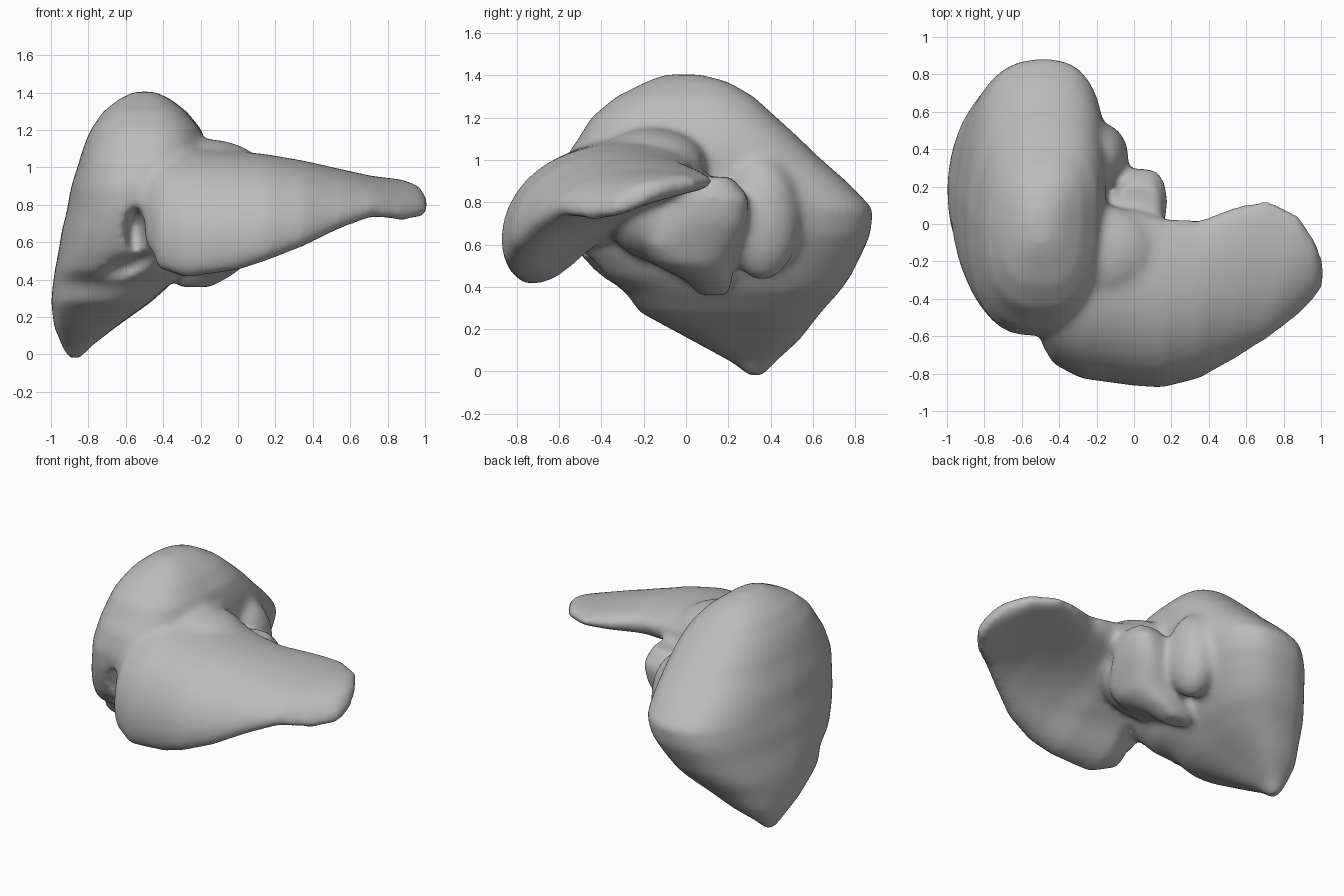
import bpy
import bmesh
import math
from mathutils import Matrix, Vector

default_cube = bpy.data.objects.get("Cube")
if default_cube:
    bpy.data.objects.remove(default_cube, do_unlink=True)

RING_POINTS = 48


def signed_power(value, exponent):
    return math.copysign(abs(value) ** exponent, value)


def ring_angles():
    return [math.tau * step / RING_POINTS for step in range(RING_POINTS)]


def loft(mesh, rings):
    """Skin a series of closed rings and cap both ends."""
    loops = [[mesh.verts.new(point) for point in ring] for ring in rings]
    for lower, upper in zip(loops, loops[1:]):
        for i in range(RING_POINTS):
            j = (i + 1) % RING_POINTS
            mesh.faces.new((lower[i], lower[j], upper[j], upper[i]))
    mesh.faces.new(list(reversed(loops[0])))
    mesh.faces.new(loops[-1])


def horizontal_ring(z, left, right, front, back, lean=0.0):
    """Squarish oval at one height, with its back half leaning to +x."""
    center_x, center_y = (left + right) / 2, (front + back) / 2
    radius_x, radius_y = (right - left) / 2, (back - front) / 2
    ring = []
    for a in ring_angles():
        across = signed_power(math.cos(a), 0.77)
        along = signed_power(math.sin(a), 0.77)
        shift = lean * radius_y * max(along, 0)
        ring.append((center_x + radius_x * across + shift,
                     center_y + radius_y * along, z))
    return ring


def curved_ring(x, front, bend, back, upper, lower):
    """Leaf-shaped section wrapped around an arc from front to back edge."""
    front, bend, back = Vector(front), Vector(bend), Vector(back)
    ring = []
    for a in ring_angles():
        u = (1 - math.cos(a)) / 2
        center = front * (1 - u) ** 2 + bend * 2 * u * (1 - u) + back * u ** 2
        tangent = ((bend - front) * (1 - u) + (back - bend) * u).normalized()
        thickness = upper if math.sin(a) > 0 else lower
        offset = thickness * signed_power(math.sin(a), 0.8)
        ring.append((x, center.x - tangent.y * offset,
                     center.y + tangent.x * offset))
    return ring


def ball(mesh, center, radii, tilt=0.0):
    matrix = (Matrix.Translation(center)
              @ Matrix.Rotation(math.radians(tilt), 4, "Y")
              @ Matrix.Diagonal((*radii, 1)))
    bmesh.ops.create_icosphere(mesh, subdivisions=4, radius=1, matrix=matrix)


def make_object(name, mesh):
    bmesh.ops.recalc_face_normals(mesh, faces=mesh.faces[:])
    data = bpy.data.meshes.new(name)
    mesh.to_mesh(data)
    mesh.free()
    obj = bpy.data.objects.new(name, data)
    bpy.context.collection.objects.link(obj)
    return obj


def add_remesh(obj, name):
    modifier = obj.modifiers.new(name, "REMESH")
    modifier.mode = "VOXEL"
    modifier.voxel_size = 0.02


def add_cut(obj, cutter):
    modifier = obj.modifiers.new(cutter.name, "BOOLEAN")
    modifier.operation = "DIFFERENCE"
    modifier.object = cutter


body = bmesh.new()

# Large lobe: height, left, right, front, back
large_lobe = [
    (-0.02, -0.91, -0.84, 0.29, 0.37),
    (0.04, -0.94, -0.79, 0.22, 0.42),
    (0.15, -0.985, -0.65, 0.02, 0.54),
    (0.28, -1.0, -0.47, -0.22, 0.64),
    (0.38, -0.99, -0.36, -0.29, 0.73),
    (0.45, -0.98, -0.31, -0.42, 0.78),
    (0.55, -0.96, -0.25, -0.5, 0.83),
    (0.65, -0.945, -0.2, -0.55, 0.875),
    (0.77, -0.915, -0.17, -0.59, 0.885),
    (0.89, -0.895, -0.16, -0.6, 0.77),
    (1.03, -0.85, -0.16, -0.56, 0.61),
    (1.1, -0.83, -0.17, -0.51, 0.54),
    (1.2, -0.79, -0.2, -0.45, 0.43),
    (1.3, -0.72, -0.28, -0.33, 0.32),
    (1.37, -0.63, -0.37, -0.19, 0.2),
    (1.405, -0.55, -0.45, -0.1, 0.07),
]
loft(body, [horizontal_ring(*row, lean=0.09) for row in large_lobe])

# Small lobe: x, front edge, bend and back edge in (y, z),
# then thickness above and below the arc
small_lobe = [
    (-0.5, (-0.6, 0.62), (-0.58, 0.95), (-0.2, 1.0), 0.06, 0.1),
    (-0.43, (-0.68, 0.46), (-0.66, 1.03), (-0.05, 1.0), 0.12, 0.2),
    (-0.28, (-0.75, 0.41), (-0.74, 1.08), (0.06, 1.0), 0.13, 0.32),
    (0.0, (-0.79, 0.45), (-0.78, 1.06), (0.08, 0.97), 0.13, 0.28),
    (0.15, (-0.81, 0.5), (-0.76, 1.04), (0.03, 0.95), 0.13, 0.23),
    (0.35, (-0.78, 0.58), (-0.68, 1.0), (0.02, 0.93), 0.115, 0.17),
    (0.55, (-0.69, 0.68), (-0.56, 0.95), (0.1, 0.91), 0.09, 0.11),
    (0.72, (-0.6, 0.75), (-0.45, 0.9), (0.13, 0.9), 0.07, 0.08),
    (0.88, (-0.48, 0.73), (-0.3, 0.87), (0.05, 0.89), 0.07, 0.07),
    (0.97, (-0.38, 0.735), (-0.28, 0.83), (-0.09, 0.87), 0.06, 0.05),
    (1.015, (-0.33, 0.76), (-0.28, 0.78), (-0.2, 0.81), 0.035, 0.03),
]
loft(body, [curved_ring(*row) for row in small_lobe])

# Rear lobe, same layout as the large lobe
rear_lobe = [
    (0.36, -0.32, -0.14, 0.06, 0.2),
    (0.43, -0.35, -0.02, 0.0, 0.22),
    (0.51, -0.33, 0.08, -0.16, 0.22),
    (0.6, -0.18, 0.12, -0.2, 0.26),
    (0.7, -0.1, 0.16, -0.12, 0.29),
    (0.82, -0.09, 0.18, -0.06, 0.3),
    (0.92, -0.09, 0.14, -0.04, 0.22),
]
loft(body, [horizontal_ring(*row) for row in rear_lobe])

# Inner bridge, saddle on top and ridge along the vessel groove
ball(body, (-0.2, -0.1, 0.75), (0.3, 0.28, 0.24))
ball(body, (-0.17, -0.16, 0.98), (0.3, 0.26, 0.17))
ball(body, (-0.18, 0.36, 0.72), (0.15, 0.18, 0.29))

organ = make_object("lobed_organ", body)

# Notch between the lobes and the hollow under the front margin
cutters = []
for name, center, radii, tilt in [
    ("notch_cutter", (-0.55, -0.57, 0.66), (0.055, 0.2, 0.13), 0),
    ("hollow_cutter", (-0.64, -0.58, 0.43), (0.24, 0.26, 0.085), -26),
]:
    cutter_mesh = bmesh.new()
    ball(cutter_mesh, center, radii, tilt)
    cutter = make_object(name, cutter_mesh)
    cutter.hide_render = True
    cutters.append(cutter)

# Fuse the parts, cut the hollows and soften the joins
add_remesh(organ, "fuse")
for cutter in cutters:
    add_cut(organ, cutter)
add_remesh(organ, "refine")
soften = organ.modifiers.new("soften", "SMOOTH")
soften.factor = 0.5
soften.iterations = 14

bpy.ops.object.select_all(action="DESELECT")
bpy.context.view_layer.objects.active = organ
organ.select_set(True)
for name in [modifier.name for modifier in organ.modifiers]:
    bpy.ops.object.modifier_apply(modifier=name)
for cutter in cutters:
    bpy.data.objects.remove(cutter, do_unlink=True)
bpy.ops.object.shade_smooth()

# Plain grey finish
grey = bpy.data.materials.new("plain grey")
grey.use_nodes = True
grey_color = (0.5, 0.5, 0.5, 1)
grey.diffuse_color = grey_color
grey.node_tree.nodes["Principled BSDF"].inputs["Base Color"].default_value = grey_color
organ.data.materials.clear()
organ.data.materials.append(grey)
